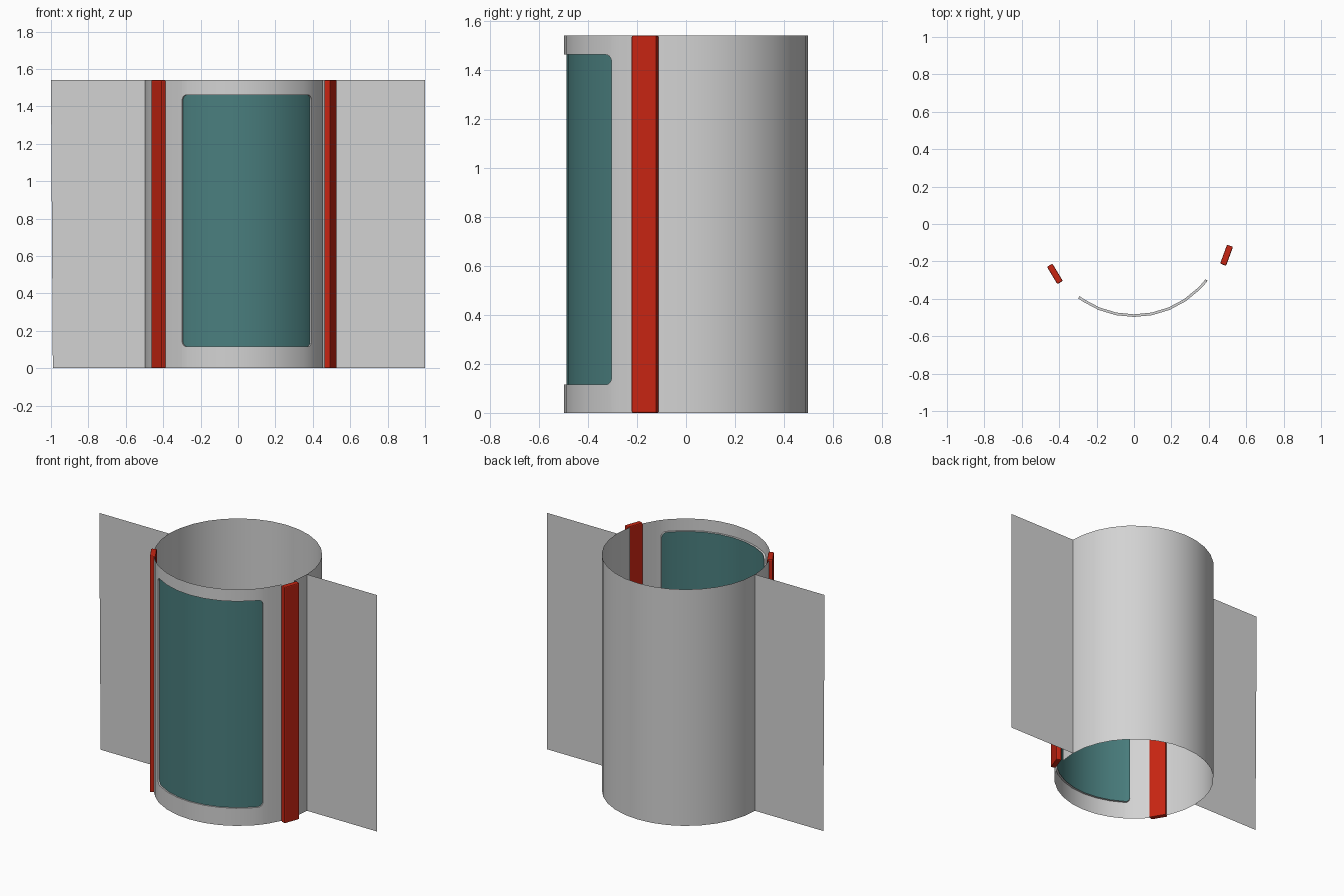
import bpy, bmesh, math
from mathutils import Matrix, Vector

if "Cube" in bpy.data.objects:
    bpy.data.objects.remove(bpy.data.objects["Cube"])

HEIGHT, RADIUS = 1.54, 0.497
LIP_RADIUS, GLASS_RADIUS = 0.483, 0.488
WIN_START, WIN_END = 233.0, 322.3      # window span in degrees
WIN_LOW, WIN_HIGH, CORNER = 0.115, 1.462, 0.03
CORNER_DEG = math.degrees(CORNER / RADIUS)
# bar: centre x, centre y, heading of its outward side
BARS = {"right_bar": (-0.423, -0.267, 211), "left_bar": (0.495, -0.167, 340)}
GAP = 5.3                              # half angle of the slot behind a bar


def material(name, color):
    mat = bpy.data.materials.new(name)
    mat.use_nodes = True
    mat.diffuse_color = (*color, 1)
    mat.node_tree.nodes["Principled BSDF"].inputs["Base Color"].default_value = (*color, 1)
    return mat


GREY = material("light grey", (0.65, 0.65, 0.65))
TEAL = material("teal glass", (0.068, 0.21, 0.21))
RED = material("red", (0.57, 0.018, 0.006))


def finish(name, bm, mat, smooth=True):
    bmesh.ops.remove_doubles(bm, verts=bm.verts, dist=0.0001)
    mesh = bpy.data.meshes.new(name)
    bm.to_mesh(mesh)
    bm.free()
    mesh.materials.append(mat)
    obj = bpy.data.objects.new(name, mesh)
    bpy.context.collection.objects.link(obj)
    if smooth:
        bpy.ops.object.select_all(action="DESELECT")
        obj.select_set(True)
        bpy.context.view_layer.objects.active = obj
        bpy.ops.object.shade_smooth_by_angle(angle=math.radians(30))
    return obj


def polar(deg, z, r):
    a = math.radians(deg)
    return Vector((r * math.cos(a), r * math.sin(a), z))


def face(bm, *points):
    bm.faces.new([bm.verts.new(p) for p in points])


def strip(bm, a, b, low, high, r):
    """One curved panel piece; low and high give heights at each angle."""
    face(bm, polar(a, low(a), r), polar(b, low(b), r),
         polar(b, high(b), r), polar(a, high(a), r))


def corner_rise(deg):
    """How far the rounded corner lifts the window edge at this angle."""
    edge = min(deg - WIN_START, WIN_END - deg) / CORNER_DEG
    t = min(max(edge, 0), 1)
    return CORNER * (1 - math.sqrt(1 - (1 - t) ** 2))


def win_low(deg):
    return WIN_LOW + corner_rise(deg)


def win_high(deg):
    return WIN_HIGH - corner_rise(deg)


def floor(deg):
    return 0


def ceiling(deg):
    return HEIGHT


# Column angles: even segments, window corners and bar slots
angles = {360 * i / 32 for i in range(33)}
for i in range(6):
    step = CORNER_DEG * (1 - math.cos(math.pi / 2 * i / 5))
    angles |= {WIN_START + step, WIN_END - step}
slots = []
for x, y, heading in BARS.values():
    centre = math.degrees(math.atan2(y, x)) % 360
    slots.append((centre - GAP, centre + GAP))
    angles |= set(slots[-1])
angles = sorted(angles)

# Curved wall with window opening, window lip, and the recessed pane
wall, pane = bmesh.new(), bmesh.new()
for a, b in zip(angles, angles[1:]):
    mid = (a + b) / 2
    if any(s < mid < e for s, e in slots):
        continue
    if WIN_START < mid < WIN_END:
        strip(wall, a, b, floor, win_low, RADIUS)
        strip(wall, a, b, win_high, ceiling, RADIUS)
        strip(pane, a, b, win_low, win_high, GLASS_RADIUS)
        for edge, (p, q) in ((win_low, (a, b)), (win_high, (b, a))):
            face(wall, polar(p, edge(p), RADIUS), polar(q, edge(q), RADIUS),
                 polar(q, edge(q), LIP_RADIUS), polar(p, edge(p), LIP_RADIUS))
    else:
        strip(wall, a, b, floor, ceiling, RADIUS)
for deg, (r0, r1) in ((WIN_START, (RADIUS, LIP_RADIUS)), (WIN_END, (LIP_RADIUS, RADIUS))):
    face(wall, polar(deg, win_low(deg), r0), polar(deg, win_low(deg), r1),
         polar(deg, win_high(deg), r1), polar(deg, win_high(deg), r0))
finish("curved_wall", wall, GREY)
finish("window_pane", pane, TEAL)

# Flat side wings; the right one leans in slightly at its foot
for name, inner, outer, foot in (("right_wing", -RADIUS, -1, -0.99), ("left_wing", RADIUS, 1, 1)):
    bm = bmesh.new()
    points = [(inner, 0, 0), (foot, 0, 0), (outer, 0, HEIGHT), (inner, 0, HEIGHT)]
    face(bm, *(points[::-1] if inner < 0 else points))
    finish(name, bm, GREY, smooth=False)

# Upright bars with softened edges
for name, (x, y, heading) in BARS.items():
    bm = bmesh.new()
    bmesh.ops.create_cube(bm, size=1, matrix=Matrix.Translation((x, y, HEIGHT / 2))
                          @ Matrix.Rotation(math.radians(heading), 4, "Z")
                          @ Matrix.Diagonal((0.034, 0.108, HEIGHT, 1)))
    bar = finish(name, bm, RED, smooth=False)
    bevel = bar.modifiers.new("soft_edges", "BEVEL")
    bevel.width, bevel.segments = 0.006, 2
